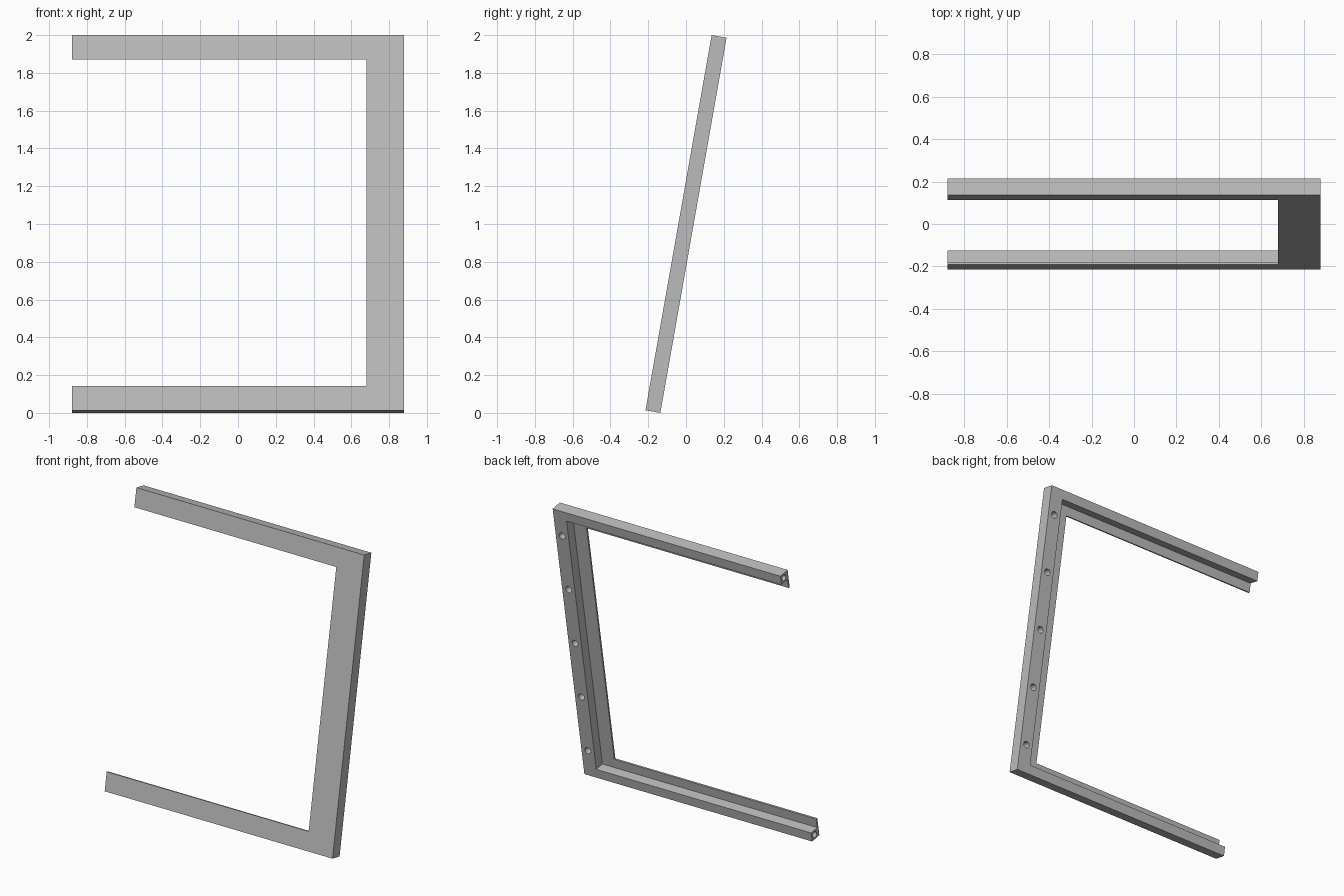
import bpy, bmesh, math
from mathutils import Matrix, Vector

if "Cube" in bpy.data.objects:
    bpy.data.objects.remove(bpy.data.objects["Cube"], do_unlink=True)

TILT = math.radians(10)
HALF_W, DEPTH, LIP = 0.88, 0.08, 0.012
HEIGHT = (2 - DEPTH * math.sin(TILT)) / math.cos(TILT)
BAR, POST = 0.13, 0.2            # full widths of rails and post
BAR_BLOCK, POST_BLOCK = BAR / 2, POST / 2   # thick outer part beside the rebate

grey = bpy.data.materials.new("light_grey")
grey.use_nodes = True
colour = (0.5, 0.5, 0.5, 1)
grey.diffuse_color = colour
grey.node_tree.nodes["Principled BSDF"].inputs["Base Color"].default_value = colour


def make_object(name, bm):
    bmesh.ops.recalc_face_normals(bm, faces=bm.faces)
    mesh = bpy.data.meshes.new(name)
    bm.to_mesh(mesh)
    bm.free()
    mesh.materials.append(grey)
    obj = bpy.data.objects.new(name, mesh)
    bpy.context.collection.objects.link(obj)
    return obj


def add_box(bm, low, high):
    low, high = Vector(low), Vector(high)
    size = Matrix.Diagonal((*(high - low), 1))
    bmesh.ops.create_cube(bm, size=1, matrix=Matrix.Translation((low + high) / 2) @ size)


def add_hole(bm, centre, radius, length, axis):
    turn = Matrix.Rotation(math.pi / 2, 4, axis)
    bmesh.ops.create_cone(bm, cap_ends=True, segments=24, radius1=radius, radius2=radius,
                          depth=length, matrix=Matrix.Translation(centre) @ turn)


# Open-sided frame: flat C profile extruded to its depth
inner = HALF_W - POST
profile = [(-HALF_W, 0), (HALF_W, 0), (HALF_W, HEIGHT), (-HALF_W, HEIGHT),
           (-HALF_W, HEIGHT - BAR), (inner, HEIGHT - BAR), (inner, BAR), (-HALF_W, BAR)]
bm = bmesh.new()
face = bm.faces.new([bm.verts.new((x, 0, z)) for x, z in profile])
sides = bmesh.ops.extrude_face_region(bm, geom=[face])
bmesh.ops.translate(bm, vec=(0, DEPTH, 0),
                    verts=[v for v in sides["geom"] if isinstance(v, bmesh.types.BMVert)])
frame = make_object("open_frame", bm)

# Cutters: the rear rebate, screw holes in the post, holes in the rail ends
bm = bmesh.new()
add_box(bm, (-1, LIP, BAR_BLOCK), (HALF_W - POST_BLOCK, 0.2, HEIGHT - BAR_BLOCK))
for i in range(-2, 3):
    add_hole(bm, (HALF_W - POST_BLOCK / 2, DEPTH, HEIGHT / 2 + i * 0.408), 0.023, 0.1, 'X')
for z in (BAR_BLOCK / 2, HEIGHT - BAR_BLOCK / 2):
    add_hole(bm, (-HALF_W, (DEPTH + LIP) / 2, z), 0.02, 0.2, 'Y')
cutter = make_object("rebate_and_hole_cutter", bm)
cutter.hide_render = True

cut = frame.modifiers.new("cut", 'BOOLEAN')
cut.operation, cut.solver, cut.object = 'DIFFERENCE', 'EXACT', cutter
bpy.context.view_layer.objects.active = frame
frame.select_set(True)
bpy.ops.object.modifier_apply(modifier=cut.name)
bpy.data.objects.remove(cutter, do_unlink=True)

# Smooth hole walls, then lean the frame backwards
bpy.ops.object.shade_smooth_by_angle(angle=math.radians(30))
half_depth = (HEIGHT * math.sin(TILT) + DEPTH * math.cos(TILT)) / 2
frame.data.transform(Matrix.Translation((0, -half_depth, DEPTH * math.sin(TILT)))
                     @ Matrix.Rotation(-TILT, 4, 'X'))
